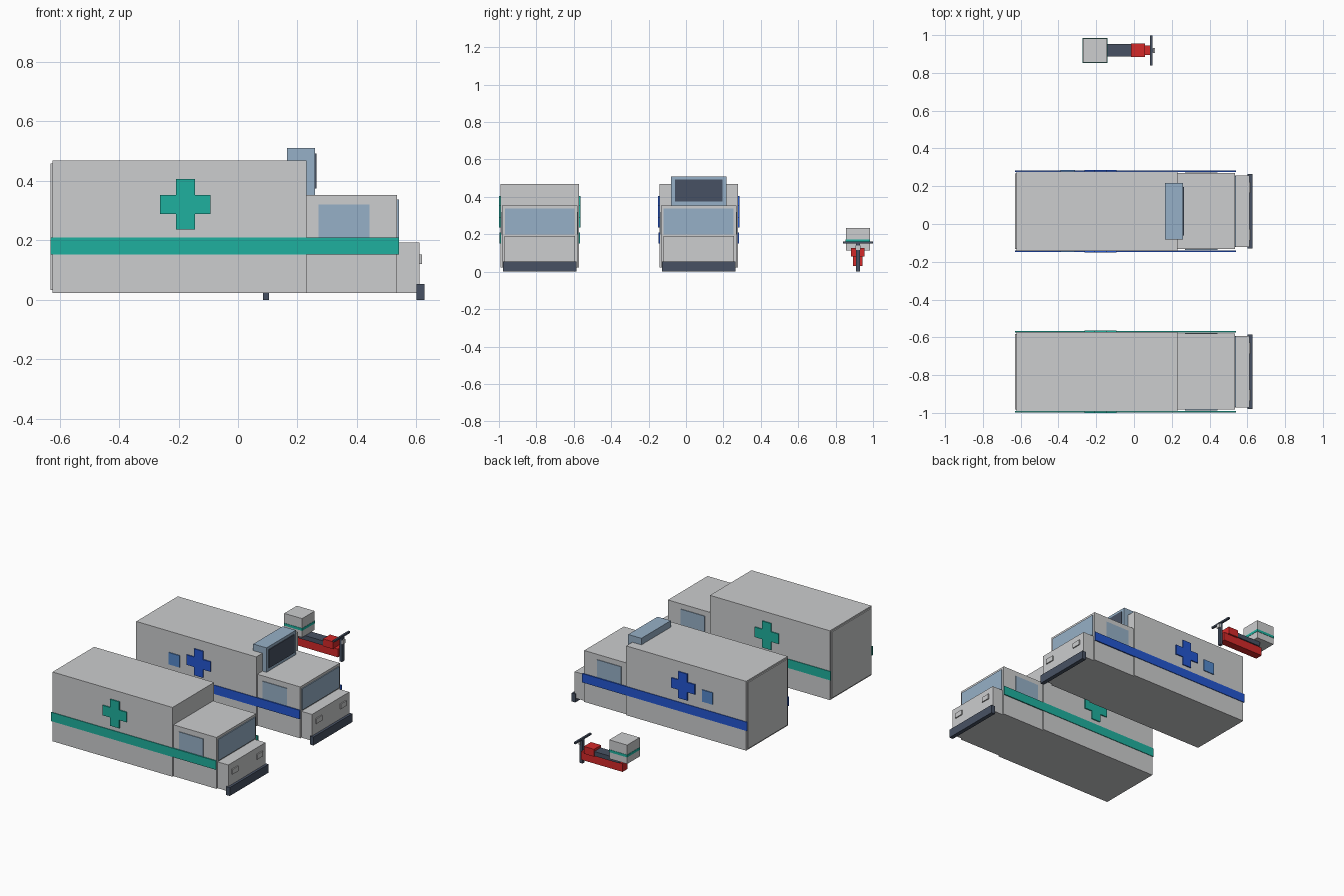
import bpy
import bmesh

default_cube = bpy.data.objects.get("Cube")
if default_cube:
    bpy.data.objects.remove(default_cube, do_unlink=True)


def make_material(name, red, green, blue):
    """Create a plain material from display-space channel values."""
    linear = [((c + 0.055) / 1.055) ** 2.4 for c in (red, green, blue)]
    material = bpy.data.materials.new(name)
    material.use_nodes = True
    material.diffuse_color = (*linear, 1)
    shader = next(n for n in material.node_tree.nodes if n.type == "BSDF_PRINCIPLED")
    shader.inputs["Base Color"].default_value = (*linear, 1)
    return material


white = make_material("body white", 0.80, 0.805, 0.81)
teal = make_material("teal marking", 0.12, 0.69, 0.62)
blue = make_material("blue marking", 0.14, 0.34, 0.82)
glass = make_material("window glass", 0.59, 0.69, 0.78)
pale_blue = make_material("square badge blue", 0.33, 0.54, 0.80)
dark = make_material("dark slate", 0.28, 0.32, 0.39)
red = make_material("scooter red", 0.83, 0.16, 0.16)


def finish(bm, name, material):
    bmesh.ops.recalc_face_normals(bm, faces=bm.faces)
    mesh = bpy.data.meshes.new(name)
    bm.to_mesh(mesh)
    bm.free()
    mesh.materials.append(material)
    part = bpy.data.objects.new(name, mesh)
    bpy.context.collection.objects.link(part)
    return part


def box(name, material, x, y, z):
    """Box filling the given (low, high) range on each axis."""
    bm = bmesh.new()
    bmesh.ops.create_cube(bm, size=1)
    for vert in bm.verts:
        for axis, (low, high) in enumerate((x, y, z)):
            vert.co[axis] = low if vert.co[axis] < 0 else high
    return finish(bm, name, material)


def around(centre, half):
    return (centre - half, centre + half)


def cross(name, material, x, z, y, arm, width):
    """Plus-shaped plate, extruded through the y range."""
    bm = bmesh.new()
    outline = []
    a, w = arm, width
    for sx, sz in ((1, 1), (-1, 1), (-1, -1), (1, -1)):
        corner = [(a, w), (w, w), (w, a)]
        if sx * sz < 0:
            corner.reverse()
        outline += [(sx * px, sz * pz) for px, pz in corner]
    face = bm.faces.new([bm.verts.new((x + px, y[0], z + pz)) for px, pz in outline])
    extruded = bmesh.ops.extrude_face_region(bm, geom=[face])
    for item in extruded["geom"]:
        if isinstance(item, bmesh.types.BMVert):
            item.co.y = y[1]
    return finish(bm, name, material)


def van(label, centre, marking):
    def centred(name, material, x, half, z):
        box(f"{label}_{name}", material, x, around(centre, half), z)

    # Main volumes
    centred("cargo_body", white, (-0.623, 0.23), 0.211, (0.023, 0.468))
    centred("rear_door", white, (-0.63, -0.623), 0.2, (0.033, 0.458))
    centred("cab", white, (0.23, 0.535), 0.201, (0.023, 0.353))
    centred("hood", white, (0.535, 0.611), 0.189, (0.023, 0.192))
    centred("bumper", dark, (0.601, 0.627), 0.197, (0, 0.054))
    centred("windshield", glass, (0.535, 0.541), 0.187, (0.2, 0.337))

    # Side markings, side windows and headlights
    for side, sign in (("left", 1), ("right", -1)):
        def plate(inner, outer):
            return tuple(sorted((centre + sign * inner, centre + sign * outer)))

        box(f"{label}_{side}_stripe", marking, (-0.63, 0.541),
            plate(0.208, 0.215), (0.152, 0.209))
        box(f"{label}_{side}_window", glass, (0.271, 0.443),
            plate(0.199, 0.205), (0.2, 0.32))
        box(f"{label}_{side}_headlight", white, (0.611, 0.618),
            plate(0.095, 0.155), (0.12, 0.152))
        cross(f"{label}_{side}_cross", marking, -0.177, 0.321,
              plate(0.21, 0.218), arm=0.085, width=0.032)
        if marking == blue:
            box(f"{label}_{side}_square_badge", pale_blue, around(-0.35, 0.038),
                plate(0.21, 0.217), around(0.295, 0.038))


van("front_van", -0.782, teal)
van("rear_van", 0.068, blue)

# Display box above the cab of the rear van
box("roof_display_case", glass, (0.165, 0.259), around(0.068, 0.149), (0.353, 0.51))
box("roof_display_screen", dark, (0.259, 0.264), around(0.068, 0.128), (0.374, 0.492))

# Delivery scooter: name, material, x range, half width, z range
scooter_parts = (
    ("base", red, (-0.21, 0.084), 0.025, (0.03, 0.083)),
    ("front_block", red, (-0.015, 0.057), 0.036, (0.08, 0.127)),
    ("seat", dark, (-0.19, -0.015), 0.033, (0.083, 0.112)),
    ("cargo_box", white, (-0.27, -0.143), 0.064, (0.112, 0.233)),
    ("cargo_box_band", teal, (-0.272, -0.141), 0.066, (0.155, 0.171)),
    ("steering_post", dark, (0.084, 0.104), 0.011, (0, 0.155)),
    ("handlebar", dark, (0.084, 0.097), 0.08, (0.15, 0.161)),
    ("headlight", white, (0.1, 0.112), 0.013, (0.115, 0.14)),
)
for name, material, x, half, z in scooter_parts:
    box(f"scooter_{name}", material, x, around(0.919, half), z)
